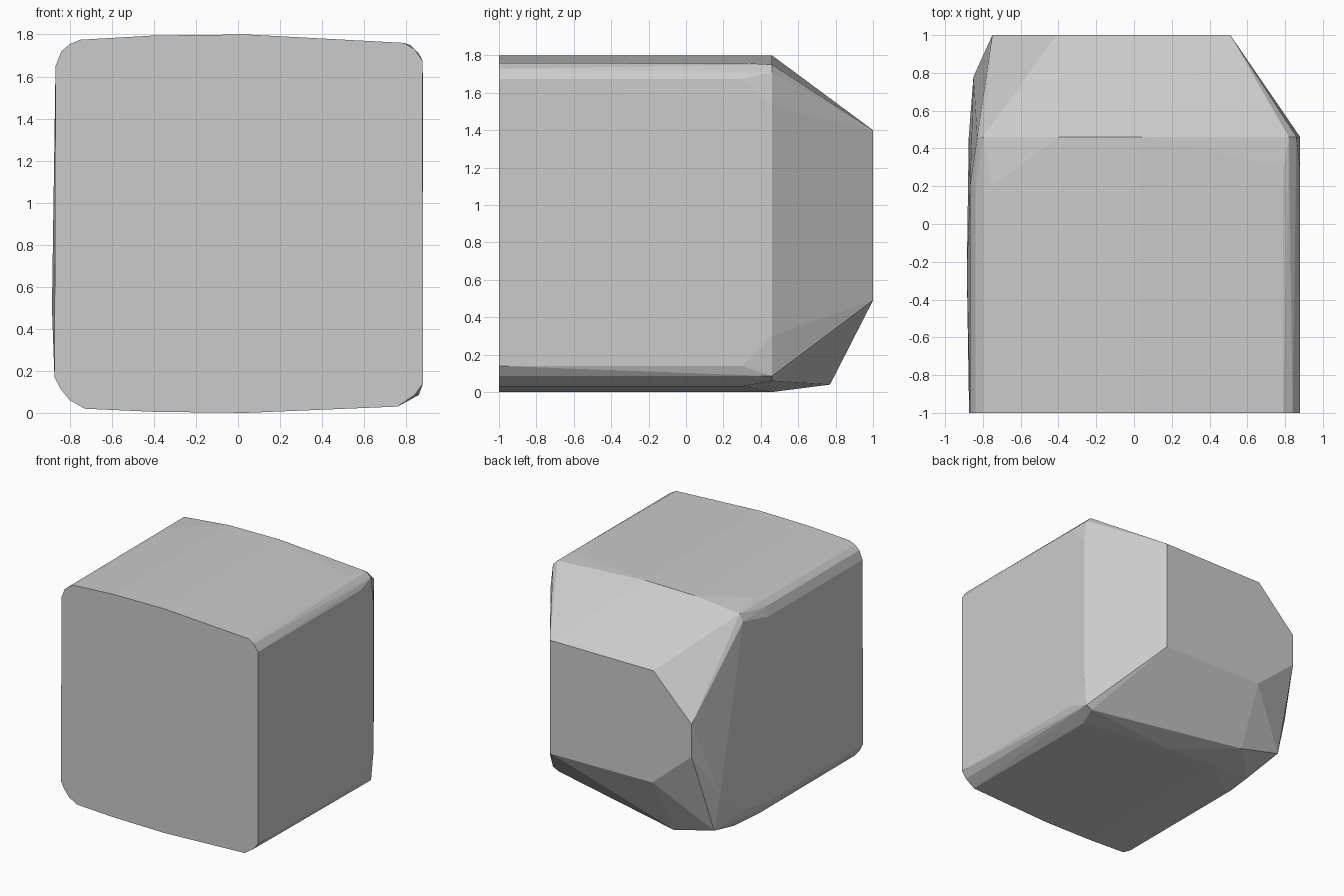
import bpy, bmesh

# Rounded-square front outline (x, z), extruded backwards
front = [(0.04, 1.8), (0.79, 1.76), (0.84, 1.73), (0.878, 1.675), (0.88, 0.14),
         (0.84, 0.085), (0.76, 0.03), (0.04, 0.0), (-0.4, 0.005), (-0.73, 0.02),
         (-0.80, 0.06), (-0.845, 0.115), (-0.873, 0.17), (-0.868, 1.65),
         (-0.84, 1.72), (-0.80, 1.755), (-0.75, 1.775), (-0.4, 1.795)]
# Outline at the shoulder, where the back starts to taper
shoulder = [(0.04, 1.8), (-0.4, 1.795), (-0.80, 1.755), (-0.83, 1.7), (0.82, 1.75),
            (0.86, 1.71), (0.88, 1.53), (0.88, 0.3), (0.86, 0.085), (0.81, 0.06),
            (0.04, 0.0), (-0.4, 0.005), (-0.75, 0.04), (-0.86, 0.2), (-0.875, 0.5)]
# Flat back panel
back = [(0.51, 1.4), (-0.41, 1.4), (-0.75, 1.06), (-0.75, 0.8), (-0.4, 0.5), (0.51, 0.49)]
# Low rear corner and the bulge of the left wall
extra = [(-0.43, 0.77, 0.04), (-0.79, 0.77, 0.13), (-0.85, 0.78, 0.44), (-0.885, -0.25, 0.5)]


def ring(outline, y):
    return [(x, y, z) for x, z in outline]


points = (ring(front, -1) + ring([p for p in front if p[0] > 0], 0.3)
          + ring([p for p in front if p[0] < 0], 0.2)
          + ring(shoulder, 0.46) + ring(back, 1) + extra)

# Faceted body skinned around the cross-sections
bm = bmesh.new()
for p in points:
    bm.verts.new(p)
hull = bmesh.ops.convex_hull(bm, input=bm.verts[:])
loose = [v for v in bm.verts if not v.link_faces]
bmesh.ops.delete(bm, geom=loose, context='VERTS')
bmesh.ops.dissolve_limit(bm, angle_limit=0.01, verts=bm.verts[:], edges=bm.edges[:])
bmesh.ops.recalc_face_normals(bm, faces=bm.faces[:])
mesh = bpy.data.meshes.new("faceted_body")
bm.to_mesh(mesh)
bm.free()
body = bpy.data.objects.new("faceted_body", mesh)
bpy.context.collection.objects.link(body)
